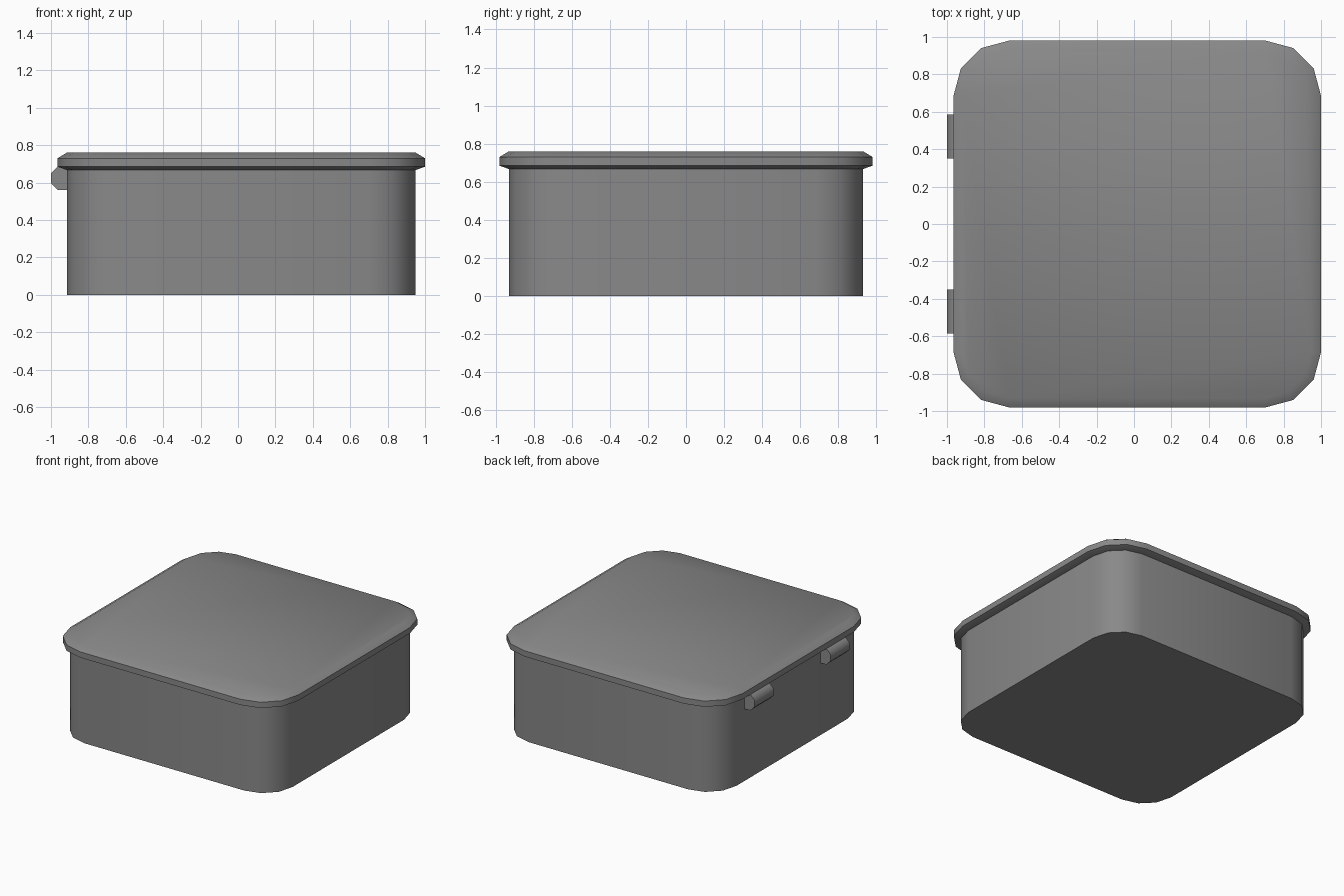
import bpy
import bmesh
from math import pi, sin, cos, radians
from mathutils import Matrix, Vector

if "Cube" in bpy.data.objects:
    bpy.data.objects.remove(bpy.data.objects["Cube"])

# Single material
grey = bpy.data.materials.new("plain_grey")
grey.use_nodes = True
colour = (0.25, 0.25, 0.25, 1)
grey.diffuse_color = colour
grey.node_tree.nodes["Principled BSDF"].inputs["Base Color"].default_value = colour

CENTRE_X = 0.0175
HALF_X, HALF_Y, RADIUS = 0.9825, 0.98, 0.295
STEPS = 3


def outline(inset, z):
    """Rounded rectangle, inset evenly from the lid rim."""
    r = RADIUS - inset
    points = []
    for i, (sx, sy) in enumerate([(1, 1), (-1, 1), (-1, -1), (1, -1)]):
        cx, cy = sx * (HALF_X - RADIUS), sy * (HALF_Y - RADIUS)
        for s in range(STEPS + 1):
            a = (i + s / STEPS) * pi / 2
            points.append(Vector((CENTRE_X + cx + r * cos(a), cy + r * sin(a), z)))
    return points


def finish(name, bm, angle):
    bmesh.ops.recalc_face_normals(bm, faces=bm.faces)
    mesh = bpy.data.meshes.new(name)
    bm.to_mesh(mesh)
    bm.free()
    mesh.materials.append(grey)
    obj = bpy.data.objects.new(name, mesh)
    bpy.context.collection.objects.link(obj)
    bpy.ops.object.select_all(action="DESELECT")
    obj.select_set(True)
    bpy.context.view_layer.objects.active = obj
    bpy.ops.object.shade_smooth_by_angle(angle=radians(angle))
    return obj


def loft(name, profile):
    """Skin rounded rectangles given as (inset, height) and cap both ends."""
    bm = bmesh.new()
    rings = [[bm.verts.new(p) for p in outline(*level)] for level in profile]
    for low, high in zip(rings, rings[1:]):
        for i in range(len(low)):
            j = (i + 1) % len(low)
            bm.faces.new((low[i], low[j], high[j], high[i]))
    bm.faces.new(rings[0][::-1])
    bm.faces.new(rings[-1])
    return finish(name, bm, 40)


# Box body and overhanging lid
loft("box_body", [(0.05, 0), (0.05, 0.668)])
loft("lid", [(0.05, 0.667), (0, 0.685), (0, 0.73), (0.05, 0.76)])

# Two octagonal hinge barrels on the right side
for name, y in (("front_hinge", -0.467), ("back_hinge", 0.467)):
    bm = bmesh.new()
    place = (Matrix.Translation((-0.937, y, 0.623)) @ Matrix.Rotation(pi / 2, 4, "X")
             @ Matrix.Rotation(pi / 8, 4, "Z"))
    r = 0.063 / cos(pi / 8)
    bmesh.ops.create_cone(bm, cap_ends=True, segments=8, radius1=r, radius2=r,
                          depth=0.235, matrix=place)
    finish(name, bm, 50)
